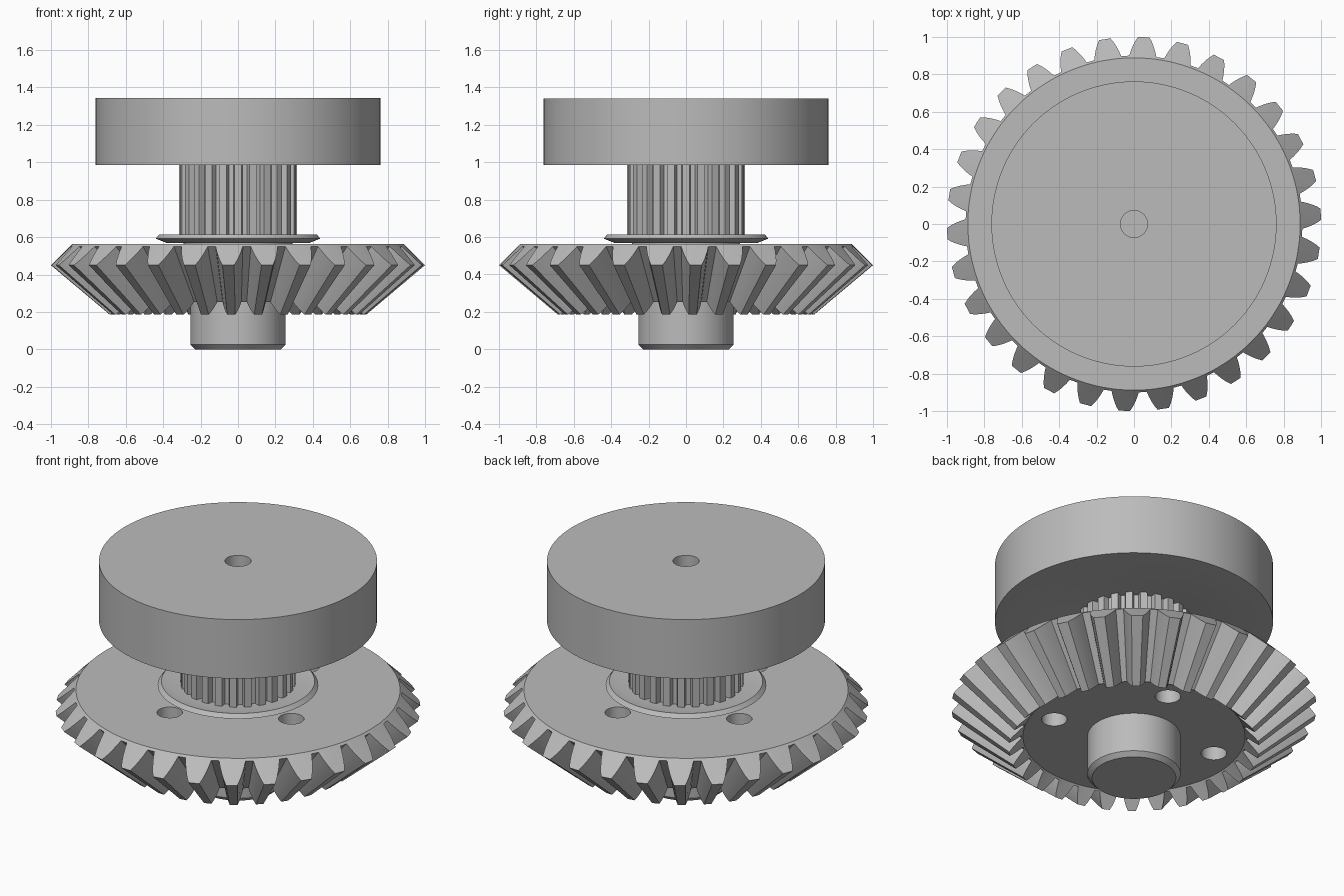
import bpy
import bmesh
from math import sin, cos, radians, pi

cube = bpy.data.objects.get("Cube")
if cube:
    bpy.data.objects.remove(cube, do_unlink=True)

steel = bpy.data.materials.new("plain grey")
steel.use_nodes = True
GREY = (0.5, 0.5, 0.5, 1)
steel.diffuse_color = GREY
steel.node_tree.nodes["Principled BSDF"].inputs["Base Color"].default_value = GREY


def finish(name, bm):
    """Turn a bmesh into a named, coloured object."""
    bmesh.ops.remove_doubles(bm, verts=bm.verts, dist=1e-5)
    bmesh.ops.recalc_face_normals(bm, faces=bm.faces)
    mesh = bpy.data.meshes.new(name)
    bm.to_mesh(mesh)
    bm.free()
    mesh.materials.append(steel)
    obj = bpy.data.objects.new(name, mesh)
    bpy.context.collection.objects.link(obj)
    return obj


def smooth(obj):
    bpy.ops.object.select_all(action='DESELECT')
    obj.select_set(True)
    bpy.context.view_layer.objects.active = obj
    bpy.ops.object.shade_smooth_by_angle(angle=radians(25))


def loft(name, rings, caps=True):
    """Join rings of (radius, angle, z) points, closing both ends."""
    bm = bmesh.new()
    rows = [[bm.verts.new((r * cos(a), r * sin(a), z)) for r, a, z in ring] for ring in rings]
    n = len(rows[0])
    for low, high in zip(rows, rows[1:]):
        for i in range(n):
            j = (i + 1) % n
            bm.faces.new((low[i], low[j], high[j], high[i]))
    if caps:
        bm.faces.new(rows[0])
        bm.faces.new(rows[-1])
    return finish(name, bm)


def lathe(name, profile, steps=96):
    angles = [2 * pi * i / steps for i in range(steps)]
    obj = loft(name, [[(r, a, z) for a in angles] for r, z in profile])
    smooth(obj)
    return obj


# Bevel gear: tooth outline as (half width, height from root to tip)
TEETH = 30
APEX, SHRINK = -0.39, 0.685
flank = [(0.073, 0.0), (0.066, 0.25), (0.057, 0.5), (0.046, 0.75), (0.031, 1.0)]
outline = [(-w, h) for w, h in flank] + [(w, h) for w, h in reversed(flank)]


def gear_ring(scale, teeth):
    ring = []
    for k in range(TEETH):
        middle = radians(3) + 2 * pi * k / TEETH
        for w, h in outline:
            r, z = (0.9 + 0.1 * h, 0.55 - 0.1 * h) if teeth else (0.888, 0.562)
            ring.append((r * scale, middle + w / (0.9 + 0.1 * h), APEX + (z - APEX) * scale))
    return ring


gear = loft("bevel_gear", [gear_ring(SHRINK, False), gear_ring(SHRINK, True),
                           gear_ring(1, True), gear_ring(1, False)])

# Four through holes in the gear web
for k in range(4):
    a = radians(73 + 90 * k)
    bpy.ops.mesh.primitive_cylinder_add(vertices=40, radius=0.07, depth=1,
                                        location=(0.475 * cos(a), 0.475 * sin(a), 0.4))
    cutter = bpy.context.object
    cutter.name = "hole_cutter"
    cutter.data.materials.append(steel)
    cut = gear.modifiers.new("hole", 'BOOLEAN')
    cut.operation = 'DIFFERENCE'
    cut.solver = 'EXACT'
    cut.object = cutter
    bpy.context.view_layer.objects.active = gear
    bpy.ops.object.modifier_apply(modifier=cut.name)
    bpy.data.objects.remove(cutter, do_unlink=True)
smooth(gear)

# Chamfered hub under the gear
lathe("lower_hub", [(0.23, 0), (0.255, 0.025), (0.255, 0.3)])

# Dished flange above the gear
lathe("lower_flange", [(0.29, 0.55), (0.29, 0.568), (0.38, 0.568), (0.44, 0.592),
                       (0.42, 0.615), (0.36, 0.603), (0.2, 0.603)])

# Toothed pulley shaft
GROOVES = 24
pitch = 2 * pi / GROOVES
tooth = [(0.28, -0.34), (0.315, -0.24), (0.315, 0.24), (0.28, 0.34)]
section = [(r, (k + f) * pitch) for k in range(GROOVES) for r, f in tooth]
shaft = loft("toothed_shaft", [[(r, a, z) for r, a in section] for z in (0.58, 1.02)])
smooth(shaft)

# Top wheel with blind bore and shallow recess beneath
lathe("top_wheel", [(0, 1.14), (0.072, 1.14), (0.072, 1.342), (0.762, 1.342),
                    (0.762, 0.985), (0.43, 0.985), (0.36, 0.997), (0, 0.997)])
